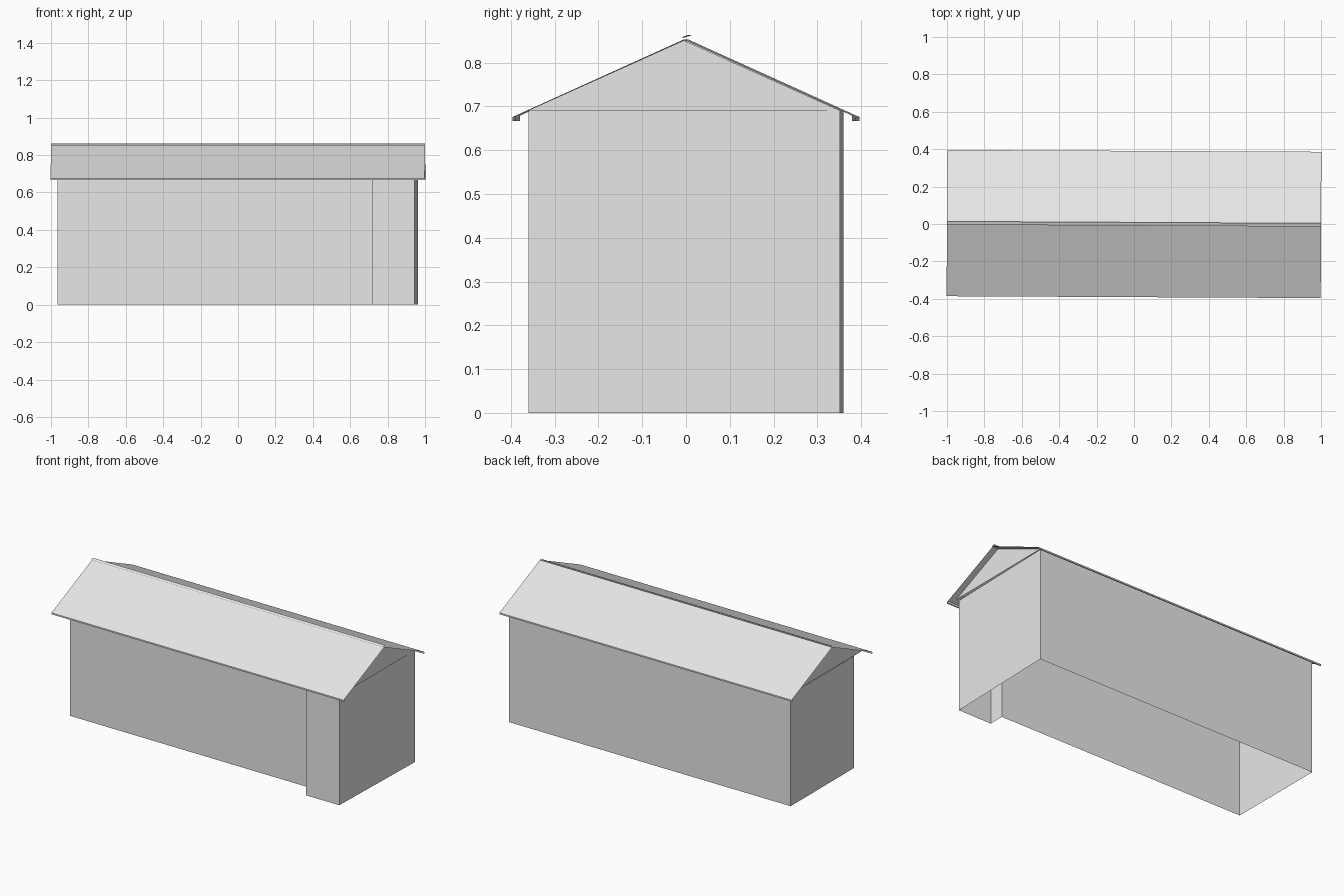
import bpy
import bmesh

cube = bpy.data.objects.get("Cube")
if cube:
    bpy.data.objects.remove(cube, do_unlink=True)

# Single light grey for the whole building
grey = bpy.data.materials.new("light_grey")
grey.use_nodes = True
colour = (0.8, 0.8, 0.8, 1)
grey.diffuse_color = colour
grey.node_tree.nodes["Principled BSDF"].inputs["Base Color"].default_value = colour

SKEW = -0.005
WALL_TOP = 0.69
RIDGE = 0.853
EAVE = 0.676


def make_object(name, bm, turn=0):
    mesh = bpy.data.meshes.new(name)
    bm.to_mesh(mesh)
    bm.free()
    mesh.materials.append(grey)
    obj = bpy.data.objects.new(name, mesh)
    obj.rotation_euler.z = turn
    bpy.context.collection.objects.link(obj)
    return obj


def sweep(name, start, end, closed=False, turn=0):
    """Join two matching rows of points with a strip of flat faces."""
    bm = bmesh.new()
    a = [bm.verts.new(p) for p in start]
    b = [bm.verts.new(p) for p in end]
    for i in range(len(a) if closed else len(a) - 1):
        j = (i + 1) % len(a)
        order = (a[i], a[j], b[j], b[i]) if closed else (a[i], b[i], b[j], a[j])
        bm.faces.new(order)
    return make_object(name, bm, turn)


def along_x(name, profile):
    return sweep(name, [(-1, y, z) for y, z in profile],
                 [(1, y, z) for y, z in profile], turn=SKEW)


# Open-bottomed walls with a projecting bay at the front
plan = [(0.943, -0.36), (0.962, 0.352), (-0.966, 0.36),
        (-0.966, -0.255), (0.717, -0.265), (0.717, -0.36)]
sweep("walls", [(x, y, 0) for x, y in plan],
      [(x, y, WALL_TOP) for x, y in plan], closed=True)

# Thin pitched roof with a small turned-in lip along each eave
half = [(-0.384, 0.679), (-0.384, 0.667), (-0.391, 0.667), (-0.391, EAVE)]
along_x("roof", half + [(0, RIDGE)] + [(-y, z) for y, z in reversed(half)])

# Tilted ridge strip
along_x("ridge_strip", [(-0.009, 0.857), (0.009, 0.863)])

# Gable triangles at both ends
for name, side in (("left_gable", 1), ("right_gable", -1)):
    bm = bmesh.new()
    corners = [(-0.358, WALL_TOP), (0.358, WALL_TOP), (0, RIDGE - 0.002)]
    verts = [bm.verts.new((side * 0.963, y * side, z)) for y, z in corners]
    bm.faces.new(verts)
    make_object(name, bm, SKEW)
